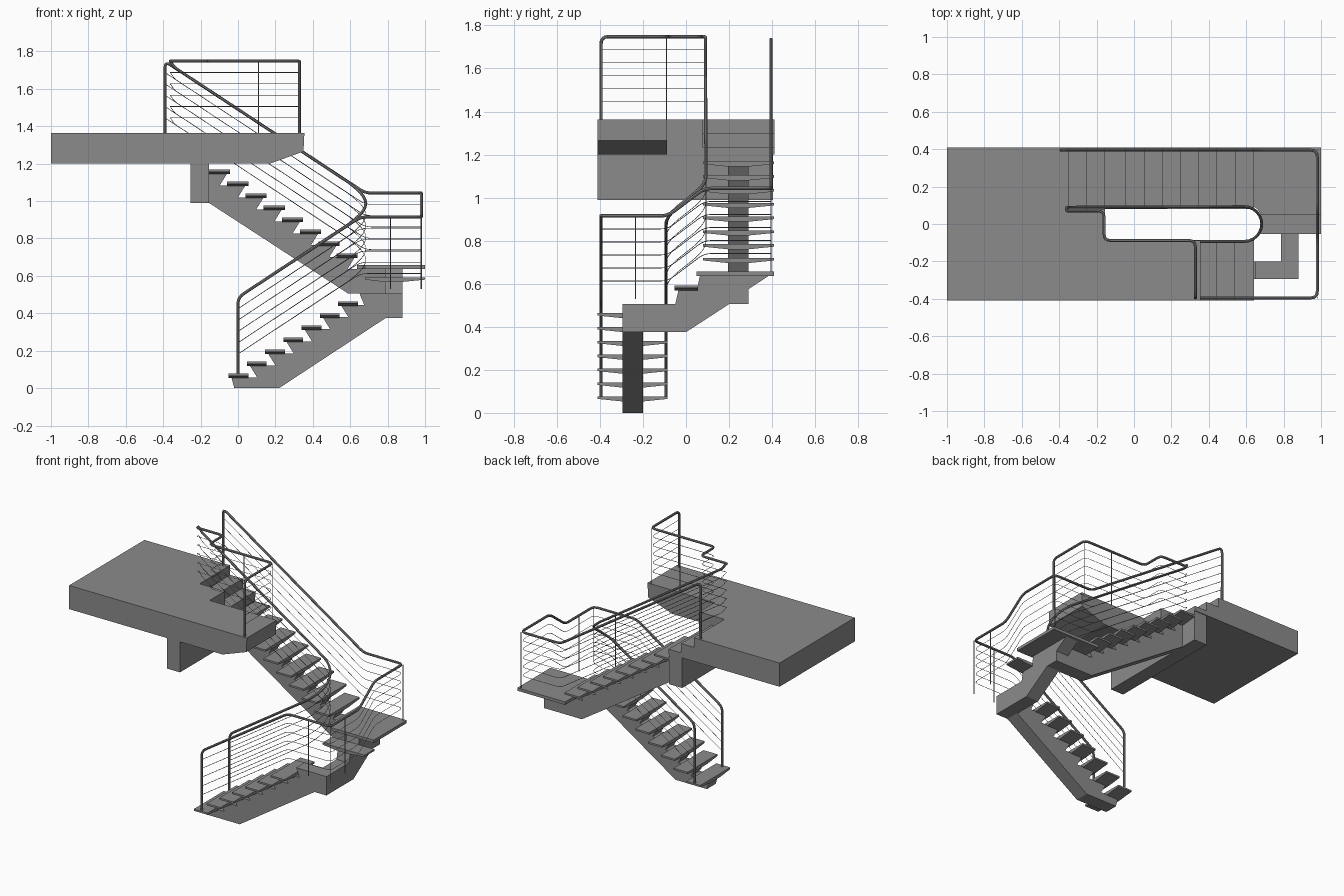
import bpy, bmesh, math
from mathutils import Vector

if "Cube" in bpy.data.objects:
    bpy.data.objects.remove(bpy.data.objects["Cube"])

RISE, RUN = 0.0645, 0.0975


def prism(name, pts, a, b, axis):
    """Extrude a 2D outline from a to b along the given axis."""
    put = {'x': lambda p, t: (t, p[0], p[1]),
           'y': lambda p, t: (p[0], t, p[1]),
           'z': lambda p, t: (p[0], p[1], t)}[axis]
    bm = bmesh.new()
    lo = [bm.verts.new(put(p, a)) for p in pts]
    hi = [bm.verts.new(put(p, b)) for p in pts]
    bm.faces.new(lo)
    bm.faces.new(hi)
    n = len(pts)
    for i in range(n):
        j = (i + 1) % n
        bm.faces.new((lo[i], lo[j], hi[j], hi[i]))
    bmesh.ops.recalc_face_normals(bm, faces=bm.faces)
    me = bpy.data.meshes.new(name)
    bm.to_mesh(me)
    bm.free()
    ob = bpy.data.objects.new(name, me)
    bpy.context.collection.objects.link(ob)
    return ob


def box(name, x0, x1, y0, y1, z0, z1):
    return prism(name, [(x0, y0), (x1, y0), (x1, y1), (x0, y1)], z0, z1, 'z')


def tread(name, u0, u1, s0, s1, a, b, z, axis):
    """Flat-topped plate, thickest over its stringer (s0..s1)."""
    return prism(name, [(u0, z), (u1, z), (u1, z - 0.012), (s1, z - 0.024),
                        (s0, z - 0.024), (u0, z - 0.012)], a, b, axis)


def fillet(pts, r):
    """Round the inner corners of a 3D path."""
    pts = [Vector(p) for p in pts]
    out = [pts[0]]
    for p, c, n in zip(pts, pts[1:], pts[2:]):
        d0, d1 = p - c, n - c
        if d0.angle(d1) > 2.8:
            out.append(c)
            continue
        k = min(r, d0.length * 0.45, d1.length * 0.45)
        a, b = c + d0.normalized() * k, c + d1.normalized() * k
        for i in range(5):
            t = i / 4
            out.append(a * (1 - t) ** 2 + c * 2 * t * (1 - t) + b * t * t)
    return out + [pts[-1]]


def tube(name, pts, radius, res=1):
    cu = bpy.data.curves.new(name, 'CURVE')
    cu.dimensions = '3D'
    cu.bevel_depth, cu.bevel_resolution = radius, res
    cu.use_fill_caps = True
    sp = cu.splines.new('POLY')
    sp.points.add(len(pts) - 1)
    for q, p in zip(sp.points, pts):
        q.co = (*p, 1)
    ob = bpy.data.objects.new(name, cu)
    bpy.context.collection.objects.link(ob)
    return ob


def railing(name, path, foot, end_foot):
    """Handrail with post ends, plus five parallel wires below it."""
    start, end = list(path[0]), list(path[-1])
    start[2], end[2] = foot, end_foot
    tube(name + "_handrail", fillet([start] + path + [end], 0.035), 0.008, 2)
    for k in range(1, 6):
        pts = [p - Vector((0, 0, 0.0605 * k)) for p in fillet(path, 0.035)]
        tube(f"{name}_wire_{k}", pts, 0.0017, 0)


# Upper floor slab with stairwell opening and two steps cut in
slab = prism("upper_floor", [(-1, 1.363), (0.355, 1.363), (0.35, 1.265),
                             (0.17, 1.2), (-1, 1.2)], -0.41, 0.41, 'y')
cutters = [box("cut_well", -0.155, 0.5, -0.088, 0.5, 1.1, 1.5),
           box("cut_step_1", -0.3475, 0.4, 0.078, 0.5, 1.297, 1.5),
           box("cut_step_2", -0.25, 0.4, 0.078, 0.5, 1.233, 1.5)]
for c in cutters:
    m = slab.modifiers.new("cut", 'BOOLEAN')
    m.operation, m.object, m.solver = 'DIFFERENCE', c, 'EXACT'
bpy.context.view_layer.objects.active = slab
for m in list(slab.modifiers):
    bpy.ops.object.modifier_apply(modifier=m.name)
for c in cutters:
    bpy.data.objects.remove(c)
box("floor_beam", -0.255, -0.155, -0.41, 0.405, 0.99, 1.2)

# Lower flight: seven treads on a sawtooth stringer
saw = [(0.22, 0), (-0.02, 0)]
for k in range(7):
    x, z = -0.05 + RUN * k, 0.077 + RISE * k
    tread(f"lower_tread_{k + 1}", -0.41, -0.085, -0.295, -0.2, x, x + 0.106, z, 'x')
    if k:
        saw.append((x + 0.055, z - RISE - 0.02))
    saw.append((x + 0.015, z - 0.02))
saw += [(0.675, 0.444), (0.65, 0.505), (0.88, 0.505), (0.88, 0.375), (0.79, 0.375)]
prism("lower_stringer", saw, -0.295, -0.2, 'y')

# Turn: cross stringer, single step and landing
prism("turn_stringer", [(-0.2, 0.375), (0, 0.375), (0.2, 0.505), (0.29, 0.505),
                        (0.29, 0.575), (0.39, 0.64), (0.065, 0.64), (0.05, 0.57),
                        (-0.035, 0.57), (-0.05, 0.505), (-0.2, 0.505)],
      0.785, 0.88, 'x')
tread("turn_step", 0.68, 1.0, 0.785, 0.88, -0.053, 0.055, 0.592, 'y')
prism("landing", [(0.635, 0.408), (0.635, 0.095), (0.66, 0.08), (0.68, 0.048),
                  (1.0, 0.048), (1.0, 0.408)], 0.637, 0.657, 'z')

# Upper flight: eight treads on a sawtooth stringer
saw = [(0.59, 0.505), (0.88, 0.505), (0.88, 0.637)]
for k in range(1, 9):
    x, z = 0.64 - RUN * (k - 1), 0.656 + 0.064 * k
    tread(f"upper_tread_{k}", 0.08, 0.408, 0.195, 0.29, x - 0.113, x, z, 'x')
    saw += [(x - 0.055, z - 0.064 - 0.02), (x - 0.015, z - 0.02)]
saw += [(-0.155, 1.148), (-0.155, 0.99)]
prism("upper_stringer", saw, 0.195, 0.29, 'y')


# Handrail heights follow the pitch of each flight
def low(x):
    return 0.485 + 0.66 * x


def high(x):
    return 1.49 - 0.66 * x


Y = 0.395
railing("outer", [(0, -Y, low(0)), (0.655, -Y, 0.915), (0.98, -Y, 0.915),
                  (0.98, -0.085, 0.915), (0.98, 0.085, 1.043), (0.98, Y, 1.043),
                  (0.68, Y, 1.043), (-0.39, Y, high(-0.39))], 0.077, 1.36)

# Inner rail wraps the turn, follows the stairwell and ends in a post
arc = []
for i in range(13):
    a = -math.pi / 2 + math.pi * i / 12
    arc.append((0.59 + 0.093 * math.cos(a), 0.093 * math.sin(a),
                low(0.59) + (high(0.59) - low(0.59)) * i / 12))
railing("inner", [(0, -0.093, low(0))] + arc +
        [(-0.34, 0.09, 1.715), (-0.362, 0.09, 1.748), (-0.362, 0.07, 1.748),
         (-0.16, 0.07, 1.748), (-0.16, -0.088, 1.748), (0.328, -0.088, 1.748),
         (0.328, -Y, 1.748)], 0.077, 1.36)

# Slim intermediate posts
posts = [(0.815, -Y, 0.53, 0.915), (0.98, -Y, 0.53, 0.915), (0.98, -0.235, 0.53, 0.915),
         (0.98, Y, 0.65, 1.04), (0.328, -0.09, 1.36, 1.748),
         (0.11, -0.09, 1.36, 1.748)]
for i, (x, y, z0, z1) in enumerate(posts):
    tube(f"post_{i + 1}", [(x, y, z0), (x, y, z1)], 0.003)

# Turn the tubes into smooth meshes
bpy.ops.object.select_all(action='DESELECT')
tubes = [o for o in bpy.data.objects if o.type == 'CURVE']
for o in tubes:
    o.select_set(True)
bpy.context.view_layer.objects.active = tubes[0]
bpy.ops.object.convert(target='MESH')
bpy.ops.object.shade_smooth_by_angle()

# Dark grey finish on every part
grey = bpy.data.materials.new("dark_grey")
grey.diffuse_color = (0.26, 0.26, 0.26, 1)
grey.use_nodes = True
grey.node_tree.nodes["Principled BSDF"].inputs["Base Color"].default_value = grey.diffuse_color
for o in bpy.data.objects:
    if o.type == 'MESH':
        o.data.materials.clear()
        o.data.materials.append(grey)
